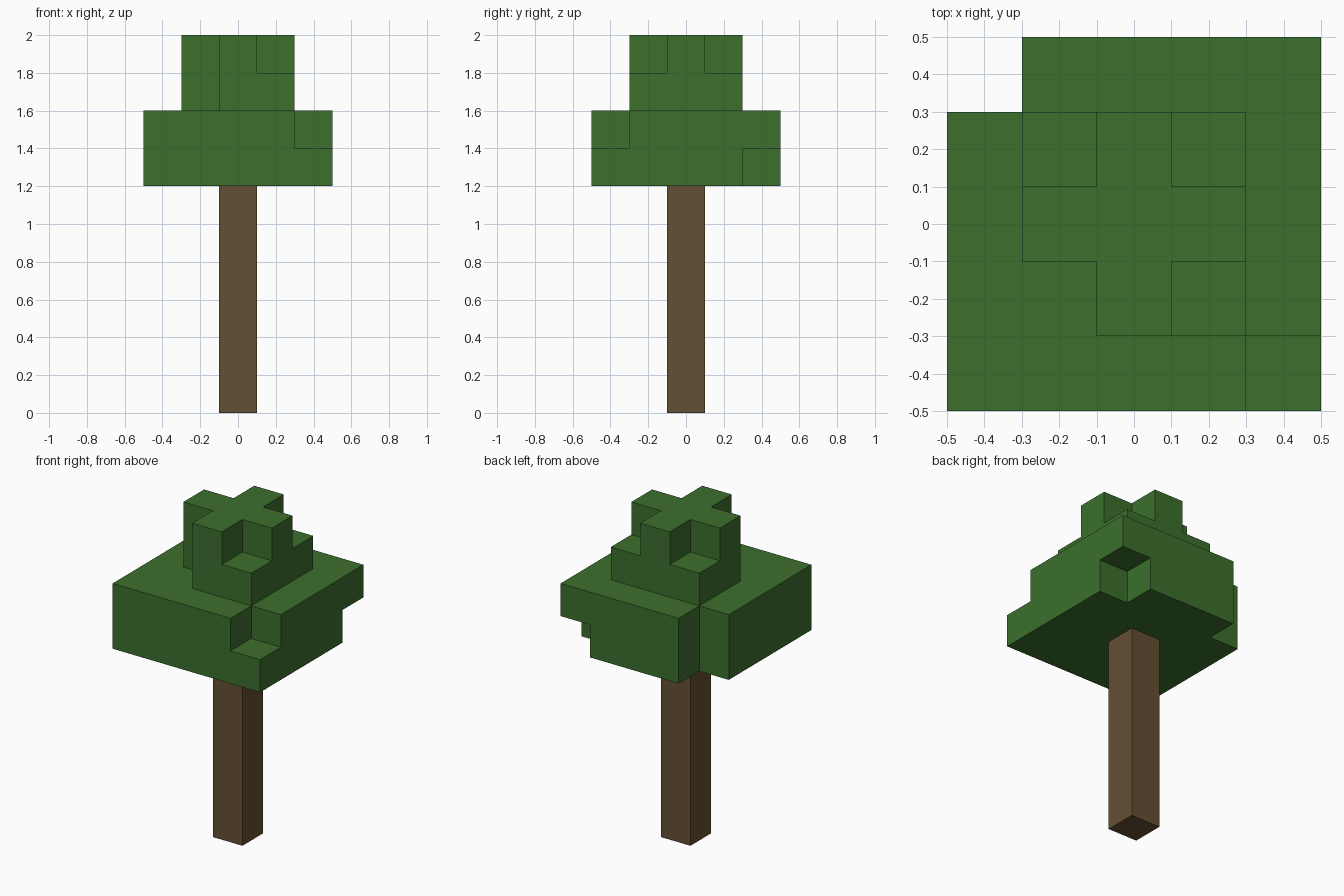
import bpy, bmesh
from mathutils import Vector

cube = bpy.data.objects.get("Cube")
if cube:
    bpy.data.objects.remove(cube, do_unlink=True)

CELL = 0.2


def make_material(name, rgb):
    mat = bpy.data.materials.new(name)
    mat.use_nodes = True
    mat.diffuse_color = (*rgb, 1)
    mat.node_tree.nodes["Principled BSDF"].inputs["Base Color"].default_value = (*rgb, 1)
    return mat


def block_layer(radius, level, missing):
    """Square layer of cells, leaving out the listed (x sign, y sign) corners."""
    span = range(-radius, radius + 1)
    gaps = {(sx * radius, sy * radius) for sx, sy in missing}
    return {(x, y, level) for x in span for y in span if (x, y) not in gaps}


def build_blocks(name, cells, mat):
    """Outer skin of a set of cells, merged into large flat faces."""
    bm = bmesh.new()
    for cell in cells:
        centre = Vector((cell[0], cell[1], cell[2] + 0.5))
        for axis in range(3):
            for sign in (-1, 1):
                normal = Vector((0, 0, 0))
                normal[axis] = sign
                if tuple(int(c + n) for c, n in zip(cell, normal)) in cells:
                    continue
                u = Vector((0, 0, 0))
                u[(axis + 1) % 3] = 0.5
                v = normal.cross(u)
                mid = centre + normal / 2
                corners = (mid - u - v, mid + u - v, mid + u + v, mid - u + v)
                bm.faces.new([bm.verts.new(p * CELL) for p in corners])
    bmesh.ops.remove_doubles(bm, verts=bm.verts[:], dist=0.001)
    bmesh.ops.dissolve_limit(bm, angle_limit=0.01, verts=bm.verts[:], edges=bm.edges[:])
    mesh = bpy.data.meshes.new(name)
    bm.to_mesh(mesh)
    bm.free()
    mesh.materials.append(mat)
    obj = bpy.data.objects.new(name, mesh)
    bpy.context.collection.objects.link(obj)
    return obj


leaf = make_material("leaf green", (0.045, 0.159, 0.026))
bark = make_material("bark brown", (0.130, 0.080, 0.033))

# Trunk: a column one cell wide
build_blocks("trunk", {(0, 0, z) for z in range(6)}, bark)

# Canopy: two wide layers and two narrow ones, with irregular corners
front_right, back_right = (1, -1), (1, 1)
front_left, back_left = (-1, -1), (-1, 1)
canopy = (
    block_layer(2, 6, [back_left, back_right])
    | block_layer(2, 7, [back_left, front_right])
    | block_layer(1, 8, [front_left])
    | block_layer(1, 9, [front_left, front_right, back_left, back_right])
)
build_blocks("canopy", canopy, leaf)
